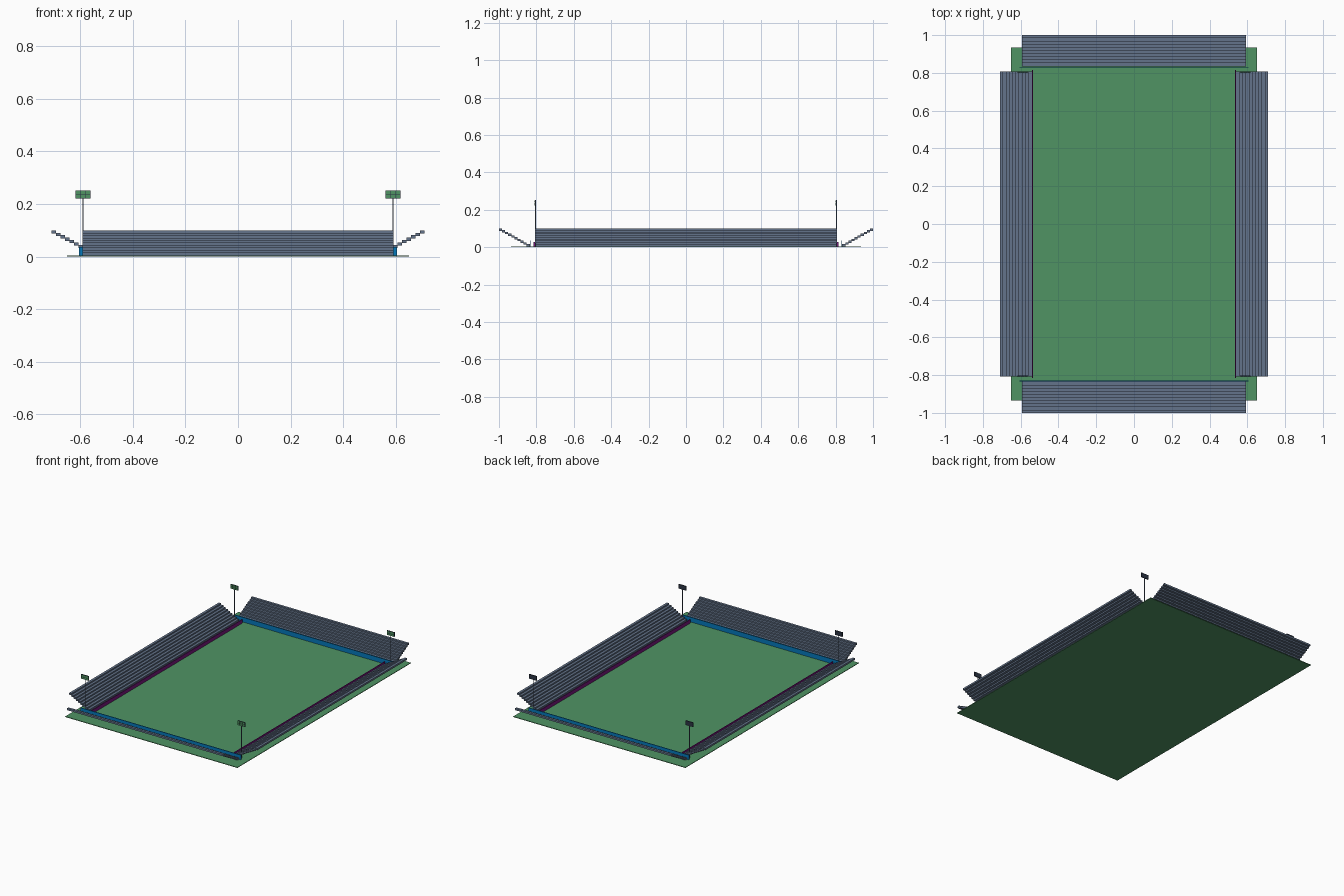
import bpy, bmesh
from mathutils import Matrix, Vector
from math import pi

cube = bpy.data.objects.get("Cube")
if cube:
    bpy.data.objects.remove(cube, do_unlink=True)


def material(name, hex_code):
    channels = [int(hex_code[i:i + 2], 16) / 255 for i in (0, 2, 4)]
    rgb = [c / 12.92 if c < 0.04 else ((c + 0.055) / 1.055) ** 2.4 for c in channels]
    mat = bpy.data.materials.new(name)
    mat.use_nodes = True
    mat.diffuse_color = (*rgb, 1)
    mat.node_tree.nodes["Principled BSDF"].inputs["Base Color"].default_value = (*rgb, 1)
    return mat


GREEN = material("grass green", "509464")
SLATE = material("stand slate", "64748b")
BLUE = material("board blue", "0478ba")
PURPLE = material("board purple", "78187f")
DARK = material("lamp housing dark", "2b3444")


def finish(name, bm, mat):
    bmesh.ops.recalc_face_normals(bm, faces=bm.faces)
    mesh = bpy.data.meshes.new(name)
    bm.to_mesh(mesh)
    bm.free()
    mesh.materials.append(mat)
    obj = bpy.data.objects.new(name, mesh)
    bpy.context.collection.objects.link(obj)
    return obj


def add_box(bm, center, size):
    matrix = Matrix.Translation(center) @ Matrix.Diagonal((*size, 1))
    bmesh.ops.create_cube(bm, size=1, matrix=matrix)


def box(name, center, size, mat):
    bm = bmesh.new()
    add_box(bm, center, size)
    return finish(name, bm, mat)


def stand(name, inner, outer, half_length, angle, steps=10):
    """Open stepped slab rising outward, turned about z by angle."""
    run, rise, thick, base = (outer - inner) / steps, 0.0092, 0.012, 0.005
    top, bottom = [], []
    for i in range(steps):
        x, z = inner + i * run, base + i * rise
        top += [(x, z + thick), (x + run, z + thick)]
        bottom += [(x, z), (x + run, z)]
    bm = bmesh.new()
    verts = [bm.verts.new((x, -half_length, z)) for x, z in top + bottom[::-1]]
    face = bm.faces.new(verts)
    extruded = bmesh.ops.extrude_face_region(bm, geom=[face])["geom"]
    moved = [v for v in extruded if isinstance(v, bmesh.types.BMVert)]
    bmesh.ops.translate(bm, verts=moved, vec=(0, 2 * half_length, 0))
    bmesh.ops.rotate(bm, verts=bm.verts, cent=(0, 0, 0), matrix=Matrix.Rotation(angle, 3, "Z"))
    return finish(name, bm, SLATE)


# Ground
box("ground", (0, 0, 0.002), (1.3, 1.87, 0.004), GREEN)

# Stands on all four sides
stand("left_stand", 0.54, 0.71, 0.807, 0)
stand("right_stand", 0.54, 0.71, 0.807, pi)
stand("back_stand", 0.835, 1.0, 0.592, pi / 2)
stand("front_stand", 0.835, 1.0, 0.592, -pi / 2)

# Boards around the pitch
for sign, side, end in ((1, "left", "back"), (-1, "right", "front")):
    box(side + "_board", (sign * 0.538, 0, 0.016), (0.005, 1.63, 0.025), PURPLE)
    box(end + "_board", (0, sign * 0.83, 0.02), (1.21, 0.005, 0.032), BLUE)

# Corner floodlights
for sx, side in ((1, "left"), (-1, "right")):
    for sy, end in ((1, "back"), (-1, "front")):
        name = end + "_" + side
        spot = Vector((sx * 0.59, sy * 0.805, 0))
        box(name + "_pole", spot + Vector((0, 0, 0.115)), (0.004, 0.004, 0.226), SLATE)
        box(name + "_lamp_housing", spot + Vector((0, 0, 0.237)), (0.056, 0.006, 0.03), DARK)
        lamps = bmesh.new()
        for col in (-1, 0, 1):
            for row in (-1, 1):
                offset = Vector((col * 0.0182, -0.0038, 0.237 + row * 0.0073))
                add_box(lamps, spot + offset, (0.0165, 0.002, 0.013))
        finish(name + "_lamps", lamps, GREEN)
